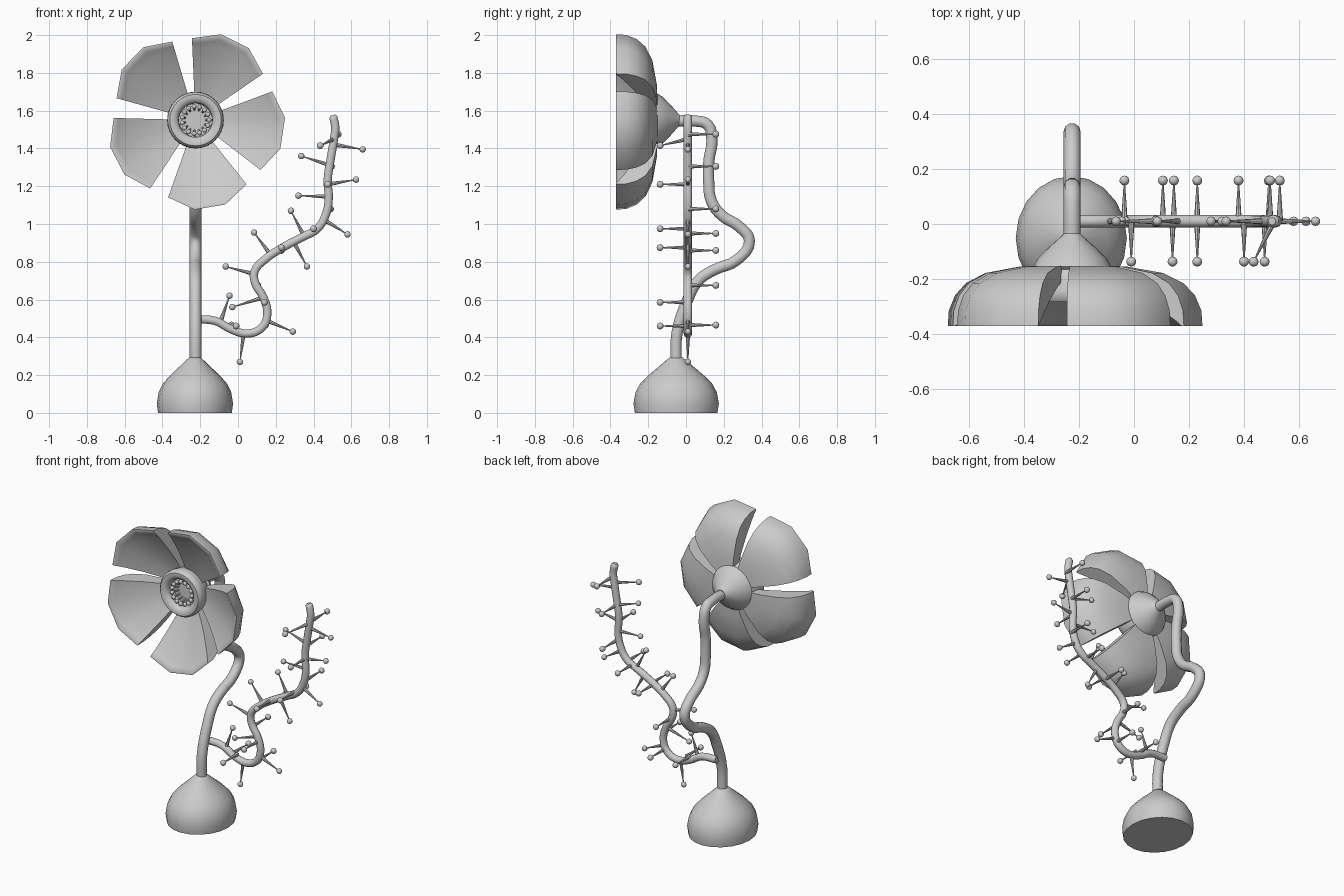
import bpy, bmesh
from math import radians, cos, sin, pi
from mathutils import Vector, Matrix

if "Cube" in bpy.data.objects:
    bpy.data.objects.remove(bpy.data.objects["Cube"])

CX = -0.225                # stem / flower x
FLOWER = (CX, 0, 1.55)
FACE = (pi / 2, 0, 0)      # local +z points to the front (-y)


def finish(name, bm, loc=(0, 0, 0), rot=(0, 0, 0), scale=(1, 1, 1)):
    bmesh.ops.recalc_face_normals(bm, faces=bm.faces)
    me = bpy.data.meshes.new(name)
    bm.to_mesh(me)
    bm.free()
    ob = bpy.data.objects.new(name, me)
    bpy.context.collection.objects.link(ob)
    ob.location, ob.rotation_euler, ob.scale = loc, rot, scale
    return ob


def lathe(name, profile, n, **kw):
    """Revolve (radius, height) points, closing both ends."""
    bm = bmesh.new()
    rings = [[bm.verts.new((r * cos(2 * pi * k / n), r * sin(2 * pi * k / n), h))
              for k in range(n)] for r, h in profile]
    for a, b in zip(rings, rings[1:]):
        for k in range(n):
            j = (k + 1) % n
            bm.faces.new((a[k], a[j], b[j], b[k]))
    bm.faces.new(rings[0])
    bm.faces.new(rings[-1])
    return finish(name, bm, **kw)


def tube(name, pts, radius, tip=1):
    """Round tube along a smooth path, optionally narrowed at its end."""
    cu = bpy.data.curves.new(name, 'CURVE')
    cu.dimensions = '3D'
    cu.bevel_depth, cu.bevel_resolution, cu.resolution_u = radius, 3, 4
    cu.use_fill_caps = True
    sp = cu.splines.new('BEZIER')
    sp.bezier_points.add(len(pts) - 1)
    for bp, p in zip(sp.bezier_points, pts):
        bp.co = p
        bp.handle_left_type = bp.handle_right_type = 'AUTO'
    sp.bezier_points[-1].radius = tip
    ob = bpy.data.objects.new(name, cu)
    bpy.context.collection.objects.link(ob)
    bpy.ops.object.select_all(action='DESELECT')
    ob.select_set(True)
    bpy.context.view_layer.objects.active = ob
    bpy.ops.object.convert(target='MESH')


def pin(bm, a, b, r1, r2, ball):
    """Tapered spike from a to b with a ball on its tip."""
    a, b = Vector(a), Vector(b)
    d = b - a
    m = Matrix.Translation((a + b) / 2) @ d.to_track_quat('Z', 'Y').to_matrix().to_4x4()
    bmesh.ops.create_cone(bm, cap_ends=True, segments=8, radius1=r1, radius2=r2,
                          depth=d.length, matrix=m)
    bmesh.ops.create_uvsphere(bm, u_segments=12, v_segments=8, radius=ball,
                              matrix=Matrix.Translation(b))


# bulb-shaped base, slightly deeper than wide
lathe("base", [(.195, 0), (.202, .05), (.192, .11), (.17, .155), (.135, .195), (.04, .285), (.03, .293)],
      20, loc=(CX - .003, -.052, 0), scale=(1, 1.12, 1))

# main stem, bending in the side plane
stem = [(-.052, .27), (-.048, .42), (.005, .59), (.065, .7), (.145, .755), (.27, .81),
        (.336, .91), (.283, .985), (.19, 1.045), (.135, 1.12), (.12, 1.23), (.122, 1.34),
        (.137, 1.44), (.115, 1.525), (.05, 1.545), (-.06, 1.545)]
tube("stem", [(CX, y, z) for y, z in stem], .031)

# side tendril, bending in the front plane
VY = .01
vine = [(-.23, .495), (-.12, .487), (-.035, .442), (.05, .42), (.125, .45), (.155, .52),
        (.135, .61), (.09, .69), (.088, .75), (.14, .81), (.245, .88), (.34, .93),
        (.42, .975), (.465, 1.05), (.48, 1.13), (.475, 1.235), (.49, 1.34), (.508, 1.45),
        (.515, 1.51), (.505, 1.565), (.502, 1.577)]
tube("tendril", [(x, VY, z) for x, z in vine], .023, tip=.6)

# ball-tipped thorns: sideways ones as (base x, z, tip x, z)
bm = bmesh.new()
sideways = [(-.09, .49, -.045, .62), (.03, .42, .01, .27), (.15, .49, .29, .43),
            (.13, .61, -.03, .56), (.085, .735, -.065, .775), (.17, .84, .085, .955),
            (.295, .905, .365, .775), (.35, .935, .28, 1.07), (.46, 1.02, .58, .945),
            (.48, 1.145, .32, 1.15), (.475, 1.21, .625, 1.235), (.49, 1.31, .335, 1.36),
            (.51, 1.42, .66, 1.395)]
for x0, z0, x1, z1 in sideways:
    pin(bm, (x0, VY, z0), (x1, VY, z1), .012, .002, .017)
back = [(-.035, .465), (.145, .465), (.105, .675), (.23, .86), (.38, .95), (.49, 1.08),
        (.495, 1.305), (.53, 1.475)]
front = [(-.01, .46), (.14, .585), (.23, .875), (.4, .975), (.475, 1.21), (.435, 1.415)]
for tips, y in ((back, .158), (front, -.137)):
    for x, z in tips:
        bx, bz = min(vine, key=lambda p: (p[0] - x) ** 2 + (p[1] - z) ** 2)
        near = (x, VY, z) if (bx - x) ** 2 + (bz - z) ** 2 < .0036 else (bx, VY, bz)
        pin(bm, near, (x, y, z), .012, .002, .018)
finish("thorns", bm)

# petals: thick cupped wedges, outer and inner profile as (radius, depth)
outer = [(.1, .15), (.2, .155), (.33, .178), (.405, .215), (.447, .26), (.47, .315), (.474, .37)]
inner = [(.1, .195), (.2, .232), (.29, .272), (.355, .306), (.405, .333), (.44, .354), (.462, .37)]
columns = [(-29, .915), (-10, 1), (10, 1), (29, .915)]
for i in range(5):
    bm = bmesh.new()
    cols = []
    for ang, s in columns:
        a = radians(63.5 + 72 * i + ang)
        loop = []
        for r, h in outer + inner[::-1]:
            r *= 1 - (1 - s) * r / .474
            loop.append(bm.verts.new((r * cos(a), r * sin(a), h)))
        cols.append(loop)
    n = len(cols[0])
    for a, b in zip(cols, cols[1:]):
        for k in range(n):
            j = (k + 1) % n
            bm.faces.new((a[k], a[j], b[j], b[k]))
    for c in (cols[0], cols[-1]):
        for k in range(len(outer) - 1):
            bm.faces.new((c[k], c[k + 1], c[n - 2 - k], c[n - 1 - k]))
    finish(f"petal_{i + 1}", bm, loc=FLOWER, rot=FACE)

# calyx behind the petals
lathe("calyx", [(.03, .035), (.04, .045), (.085, .085), (.125, .125), (.142, .155), (.12, .175)],
      24, loc=FLOWER, rot=FACE)

# flower centre: rounded ring with a recessed cup
lathe("flower_centre", [(.12, .15), (.14, .18), (.15, .245), (.148, .268), (.136, .283), (.118, .284),
                        (.1, .275), (.09, .262), (.088, .21), (.03, .21)],
      32, loc=FLOWER, rot=FACE)

# ring of stamens
bm = bmesh.new()
for k in range(15):
    c, s = cos(2 * pi * k / 15), sin(2 * pi * k / 15)
    pin(bm, (.055 * c, .055 * s, .205), (.072 * c, .072 * s, .255), .006, .004, .013)
finish("stamens", bm, loc=FLOWER, rot=FACE)

# smooth shading with sharp edges kept
bpy.ops.object.select_all(action='DESELECT')
for ob in bpy.data.objects:
    ob.select_set(True)
    bpy.context.view_layer.objects.active = ob
bpy.ops.object.shade_smooth_by_angle(angle=radians(40))
